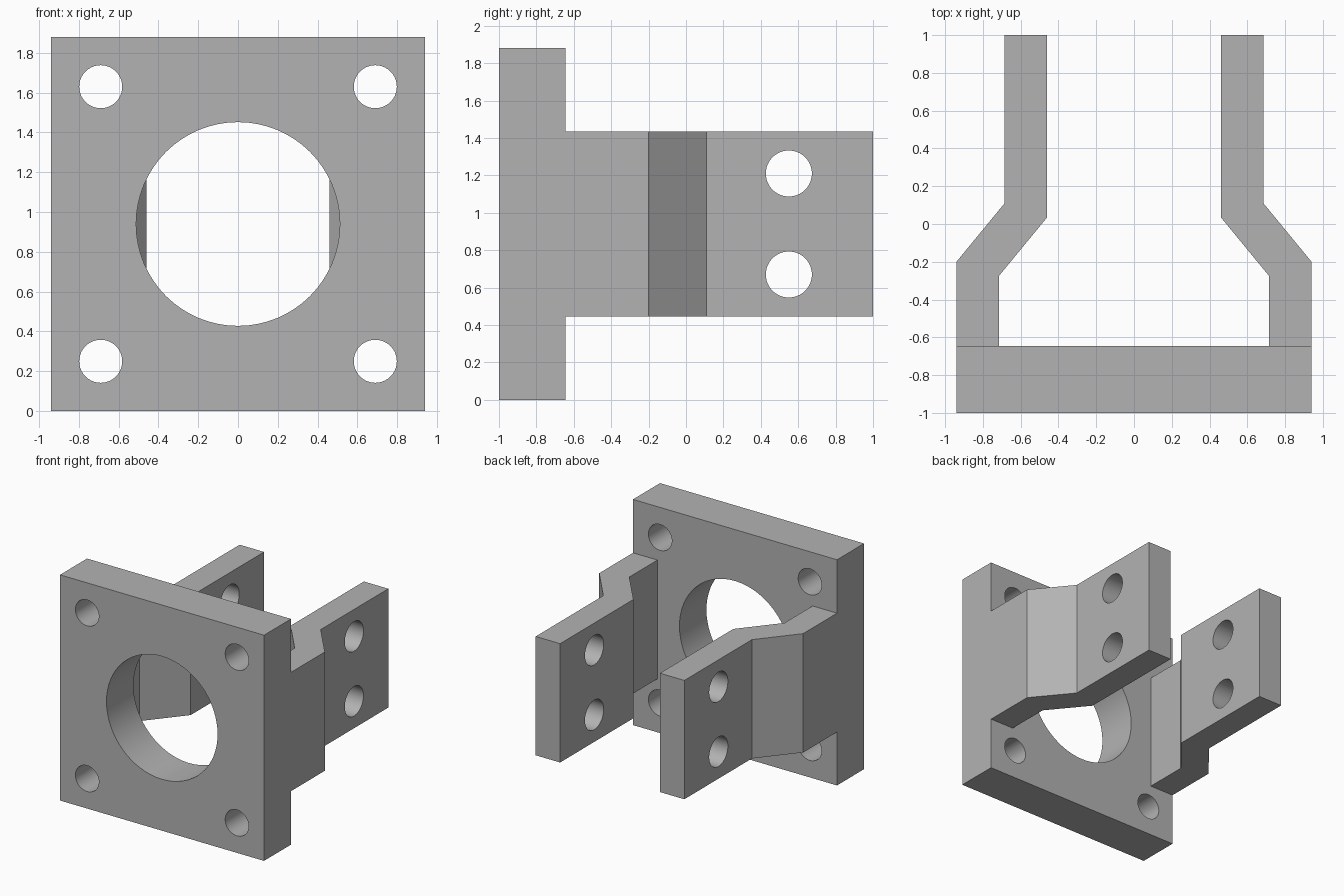
import bpy
import bmesh
from math import radians, pi
from mathutils import Matrix

cube = bpy.data.objects.get("Cube")
if cube:
    bpy.data.objects.remove(cube, do_unlink=True)

grey = bpy.data.materials.new("machined grey")
grey.use_nodes = True
colour = (0.45, 0.45, 0.45, 1)
grey.diffuse_color = colour
grey.node_tree.nodes["Principled BSDF"].inputs["Base Color"].default_value = colour

MID = 0.94        # half width of the plate and height of its centre
PLATE_BACK = -0.645


def make_object(name, bm):
    bmesh.ops.recalc_face_normals(bm, faces=bm.faces)
    mesh = bpy.data.meshes.new(name)
    bm.to_mesh(mesh)
    bm.free()
    mesh.materials.append(grey)
    obj = bpy.data.objects.new(name, mesh)
    bpy.context.collection.objects.link(obj)
    return obj


def extrude_profile(name, points, bottom, top):
    """Extrude an (x, y) outline upwards."""
    bm = bmesh.new()
    face = bm.faces.new([bm.verts.new((x, y, bottom)) for x, y in points])
    result = bmesh.ops.extrude_face_region(bm, geom=[face])
    verts = [v for v in result["geom"] if isinstance(v, bmesh.types.BMVert)]
    bmesh.ops.translate(bm, verts=verts, vec=(0, 0, top - bottom))
    return make_object(name, bm)


def drill(obj, holes, axis):
    """Cut round holes, each given as (centre, radius), along one axis."""
    bm = bmesh.new()
    turn = Matrix.Rotation(pi / 2, 4, axis)
    for centre, radius in holes:
        bmesh.ops.create_cone(bm, cap_ends=True, segments=64, radius1=radius,
                              radius2=radius, depth=0.8,
                              matrix=Matrix.Translation(centre) @ turn)
    cutter = make_object("hole_cutter", bm)
    cutter.hide_render = True
    mod = obj.modifiers.new("holes", "BOOLEAN")
    mod.object = cutter
    mod.solver = "EXACT"
    bpy.ops.object.select_all(action="DESELECT")
    obj.select_set(True)
    bpy.context.view_layer.objects.active = obj
    bpy.ops.object.modifier_apply(modifier=mod.name)
    bpy.data.objects.remove(cutter, do_unlink=True)
    bpy.ops.object.shade_smooth_by_angle(angle=radians(30))


# Square mounting plate with a central bore and four bolt holes
plate = extrude_profile("mounting_plate",
                        [(-MID, -1), (MID, -1), (MID, PLATE_BACK), (-MID, PLATE_BACK)],
                        0, 2 * MID)
plate_y = (PLATE_BACK - 1) / 2
bolt_holes = [((sx * 0.69, plate_y, MID + sz * 0.69), 0.108)
              for sx in (-1, 1) for sz in (-1, 1)]
drill(plate, [((0, plate_y, MID), 0.512)] + bolt_holes, "X")

# Two cranked arms, each with a pair of pin holes
arm_outline = [(MID, PLATE_BACK), (MID, -0.2), (0.685, 0.11), (0.685, 1),
               (0.46, 1), (0.46, 0.035), (0.715, -0.275), (0.715, PLATE_BACK)]
for name, side in (("left_arm", 1), ("right_arm", -1)):
    arm = extrude_profile(name, [(side * x, y) for x, y in arm_outline],
                          MID - 0.495, MID + 0.495)
    drill(arm, [((side * 0.57, 0.55, MID + sz * 0.27), 0.123) for sz in (-1, 1)], "Y")
